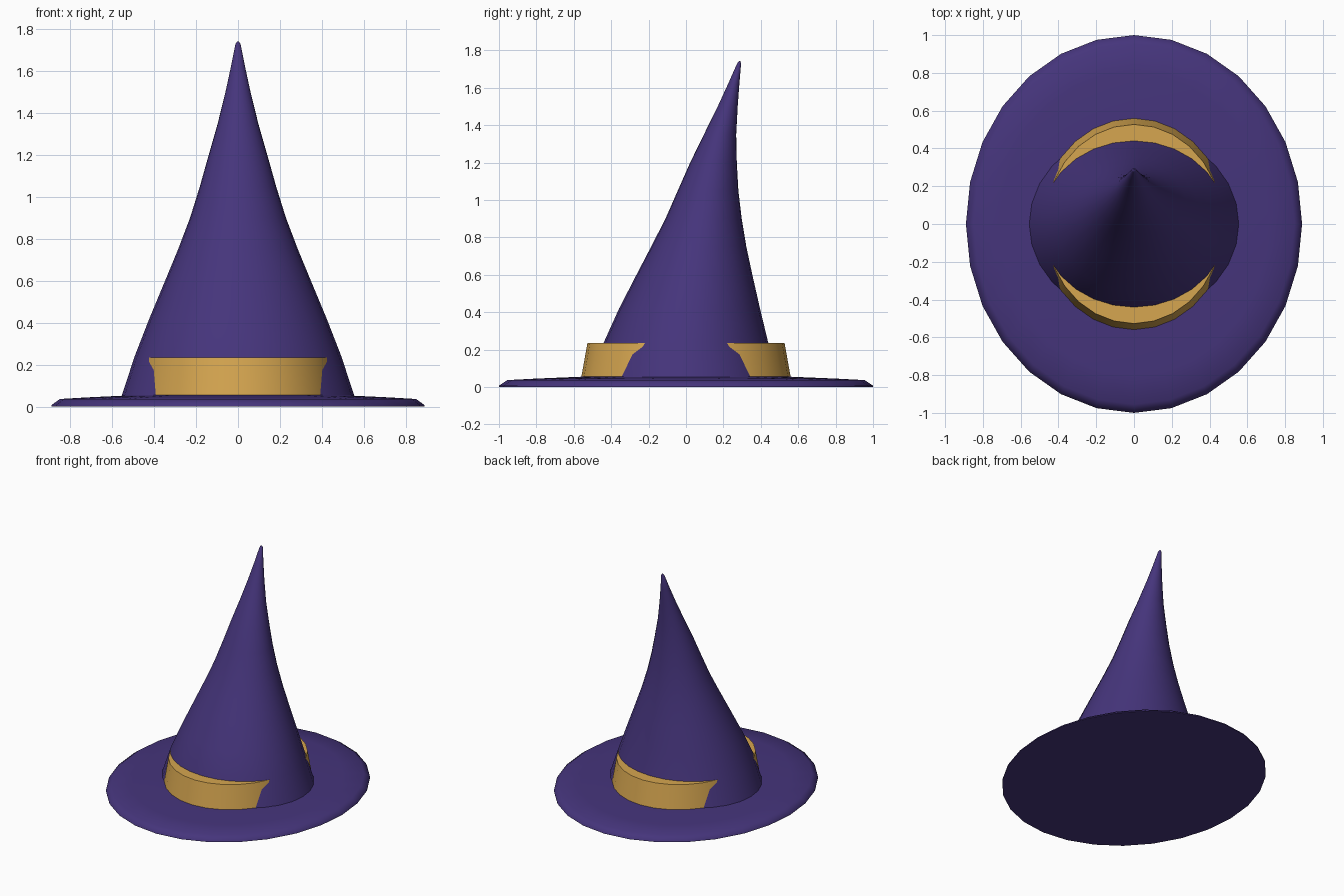
import bpy, bmesh
from math import sin, cos, pi, radians

if "Cube" in bpy.data.objects:
    bpy.data.objects.remove(bpy.data.objects["Cube"])

SIDES = 28


def material(name, color):
    m = bpy.data.materials.new(name)
    m.diffuse_color = (*color, 1)
    m.use_nodes = True
    m.node_tree.nodes["Principled BSDF"].inputs["Base Color"].default_value = m.diffuse_color
    return m


def loft(name, rings, mat, angle):
    """Closed skin through elliptical rings (z, x radius, y radius, y offset)."""
    bm = bmesh.new()
    loops = []
    for z, rx, ry, oy in rings:
        loops.append([bm.verts.new((rx * sin(2 * pi * i / SIDES),
                                    oy + ry * cos(2 * pi * i / SIDES), z))
                      for i in range(SIDES)])
    for a, b in zip(loops, loops[1:]):
        for i in range(SIDES):
            j = (i + 1) % SIDES
            bm.faces.new((a[i], a[j], b[j], b[i]))
    bm.faces.new(loops[0])
    bm.faces.new(loops[-1])
    bmesh.ops.recalc_face_normals(bm, faces=bm.faces[:])
    mesh = bpy.data.meshes.new(name)
    bm.to_mesh(mesh)
    bm.free()
    mesh.materials.append(mat)
    ob = bpy.data.objects.new(name, mesh)
    bpy.context.collection.objects.link(ob)
    bpy.ops.object.select_all(action='DESELECT')
    ob.select_set(True)
    bpy.context.view_layer.objects.active = ob
    bpy.ops.object.shade_smooth_by_angle(angle=radians(angle))
    return ob


purple = material("purple_felt", (0.06, 0.035, 0.20))
gold = material("gold_ribbon", (0.67, 0.38, 0.08))
OVAL = 0.89

# Oval brim with a bevelled rim, longer front to back
brim = [(0, 1.0), (0.007, 1.0), (0.037, 0.955), (0.045, 0.8), (0.055, 0.56)]
loft("brim", [(z, r * OVAL, r, 0) for z, r in brim], purple, 60)

# Ribbon band, showing only at the front and back of the cone
band = [(0.04, 0.562), (0.235, 0.527)]
loft("hat_band", [(z, r * OVAL, r, 0) for z, r in band], gold, 60)

# Curved cone, wider side to side, its tip bending backwards (z, radius, offset)
cone = [(0.03, 0.562, 0), (0.24, 0.493, 0.0), (0.42, 0.423, 0.019),
        (0.6, 0.348, 0.045), (0.75, 0.286, 0.068), (0.9, 0.229, 0.094),
        (1.05, 0.182, 0.118), (1.2, 0.140, 0.147), (1.35, 0.097, 0.182),
        (1.5, 0.060, 0.223), (1.62, 0.034, 0.255), (1.73, 0.012, 0.284),
        (1.742, 0.004, 0.287)]
loft("cone", [(z, r, r * OVAL, oy) for z, r, oy in cone], purple, 60)
